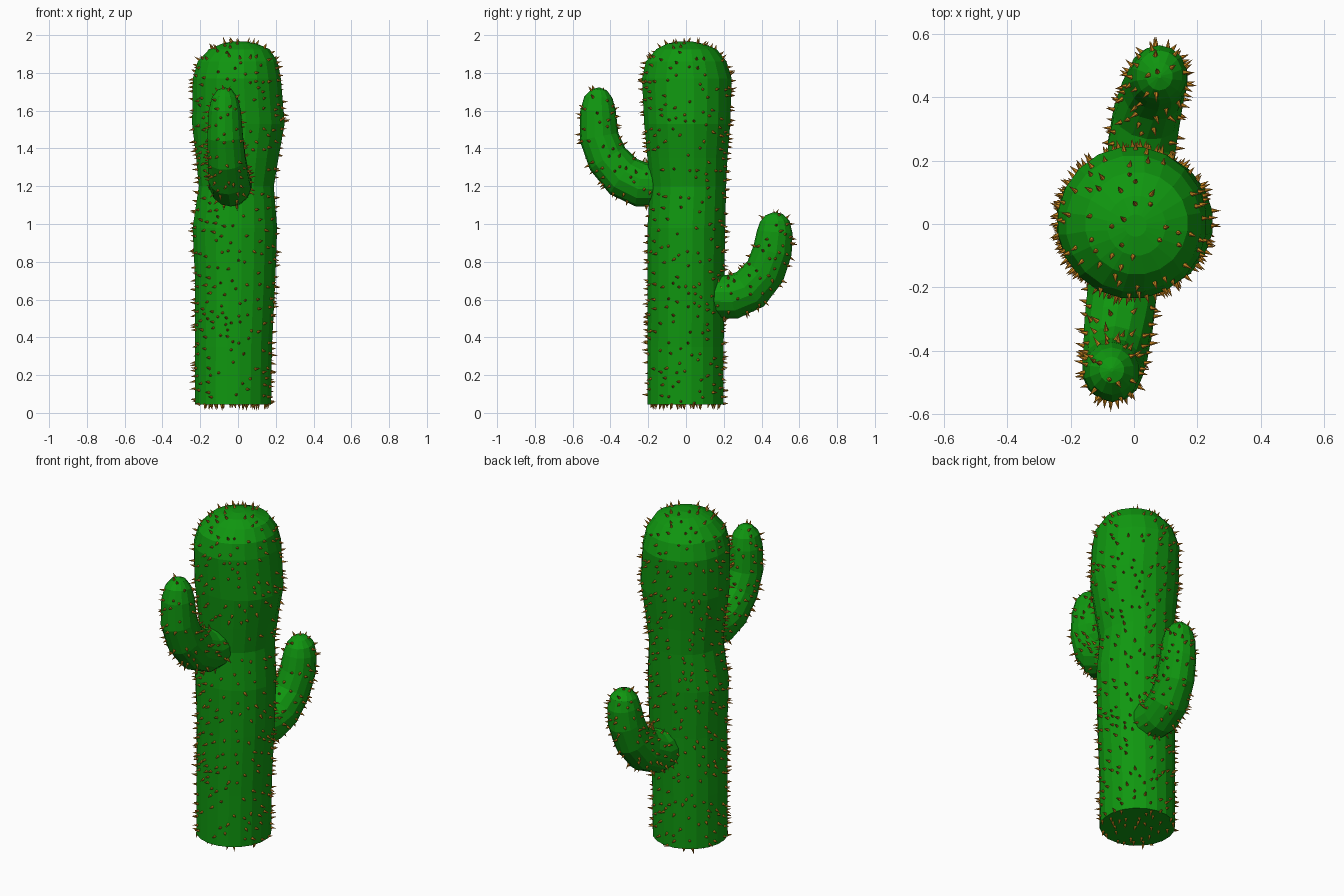
import bpy, bmesh, math, random
from mathutils import Vector

if "Cube" in bpy.data.objects:
    bpy.data.objects.remove(bpy.data.objects["Cube"])

random.seed(7)


def material(name, color):
    m = bpy.data.materials.new(name)
    m.diffuse_color = (*color, 1)
    m.use_nodes = True
    m.node_tree.nodes["Principled BSDF"].inputs["Base Color"].default_value = m.diffuse_color
    return m


GREEN = material("cactus_green", (0.005, 0.31, 0.005))
BROWN = material("spine_brown", (0.6, 0.24, 0.015))


def add_object(name, bm, mat):
    bmesh.ops.recalc_face_normals(bm, faces=bm.faces)
    mesh = bpy.data.meshes.new(name)
    bm.to_mesh(mesh)
    bm.free()
    mesh.materials.append(mat)
    ob = bpy.data.objects.new(name, mesh)
    bpy.context.collection.objects.link(ob)
    return ob


def loft(name, rings, sides):
    """Skin rings of (centre, direction, half width, half depth)."""
    bm = bmesh.new()
    loops = []
    for c, d, rx, ry in rings:
        v = d.cross(Vector((1, 0, 0))).normalized()
        u = v.cross(d).normalized()
        angles = [math.tau * (i + 0.5) / sides for i in range(sides)]
        loops.append([bm.verts.new(c + u * rx * math.cos(a) + v * ry * math.sin(a)) for a in angles])
    for a, b in zip(loops, loops[1:]):
        for i in range(sides):
            j = (i + 1) % sides
            bm.faces.new((a[i], a[j], b[j], b[i]))
    bm.faces.new(loops[0])
    bm.faces.new(loops[-1])
    return add_object(name, bm, GREEN)


# Trunk: z, x min, x max, y min, y max
profile = [(0.045, -.23, .178, -.207, .202), (0.35, -.23, .182, -.207, .202),
           (0.7, -.23, .2, -.205, .205), (0.98, -.243, .21, -.207, .21),
           (1.2, -.21, .192, -.192, .215), (1.35, -.224, .217, -.207, .222),
           (1.53, -.246, .25, -.224, .237), (1.77, -.242, .23, -.236, .245),
           (1.86, -.216, .212, -.215, .217), (1.925, -.155, .17, -.16, .165),
           (1.955, -.085, .1, -.1, .09), (1.967, -.03, .04, -.04, .03)]
UP = Vector((0, 0, 1))
trunk = loft("trunk", [(Vector(((a + b) / 2, (c + d) / 2, z)), UP, (b - a) / 2, (d - c) / 2)
                       for z, a, b, c, d in profile], 20)


# Arms: swept along a bent path of (x, y, z, radius)
def arm(name, path):
    pts = [Vector(p[:3]) for p in path]
    rings = []
    for i, p in enumerate(path):
        d = pts[min(i + 1, len(pts) - 1)] - pts[max(i - 1, 0)]
        rings.append((pts[i], d.normalized(), p[3] * 0.93, p[3]))
    return loft(name, rings, 14)


front_arm = arm("front_arm", [
    (-.035, -.15, 1.21, .118), (-.04, -.24, 1.21, .12), (-.05, -.33, 1.25, .118),
    (-.06, -.415, 1.345, .11), (-.068, -.46, 1.46, .104), (-.07, -.466, 1.6, .094),
    (-.07, -.464, 1.67, .075), (-.07, -.46, 1.71, .042), (-.07, -.46, 1.722, .006)])
back_arm = arm("back_arm", [
    (.02, .15, .615, .116), (.025, .25, .615, .118), (.04, .34, .655, .116),
    (.06, .42, .75, .108), (.075, .458, .86, .104), (.08, .47, .96, .094),
    (.08, .47, 1.015, .078), (.08, .466, 1.05, .045), (.08, .466, 1.062, .006)])


# Spines: small cones scattered over a surface
def spines(name, ob, count, gap, skip):
    mesh = ob.data
    mesh.calc_loop_triangles()
    tris = list(mesh.loop_triangles)
    weights = [t.area for t in tris]
    placed, bm = [], bmesh.new()
    for t in random.choices(tris, weights, k=count * 8):
        if len(placed) >= count:
            break
        a, b, c = (mesh.vertices[i].co for i in t.vertices)
        s, r = math.sqrt(random.random()), random.random()
        p = a * (1 - s) + b * s * (1 - r) + c * s * r
        if skip(p) or any((p - q).length < gap for q in placed):
            continue
        placed.append(p)
        jitter = Vector([random.uniform(-.25, .25) for _ in range(3)])
        n = (t.normal + jitter).normalized()
        u = n.orthogonal().normalized()
        v = n.cross(u)
        base = p - n * 0.004
        tip = bm.verts.new(p + n * random.uniform(.022, .034))
        ring = [bm.verts.new(base + (u * math.cos(k) + v * math.sin(k)) * 0.0085)
                for k in (math.tau * i / 6 for i in range(6))]
        for i in range(6):
            bm.faces.new((ring[i], ring[(i + 1) % 6], tip))
        bm.faces.new(ring)
    return add_object(name, bm, BROWN)


def in_trunk(p):
    return math.hypot(p.x + .01, p.y) < .2


def in_arm_root(p):
    return abs(p.x) < .1 and (p.y < 0 and abs(p.z - 1.21) < .1 or p.y > 0 and abs(p.z - .615) < .1)


spines("trunk_spines", trunk, 590, .03, in_arm_root)
spines("front_arm_spines", front_arm, 100, .03, in_trunk)
spines("back_arm_spines", back_arm, 100, .03, in_trunk)
